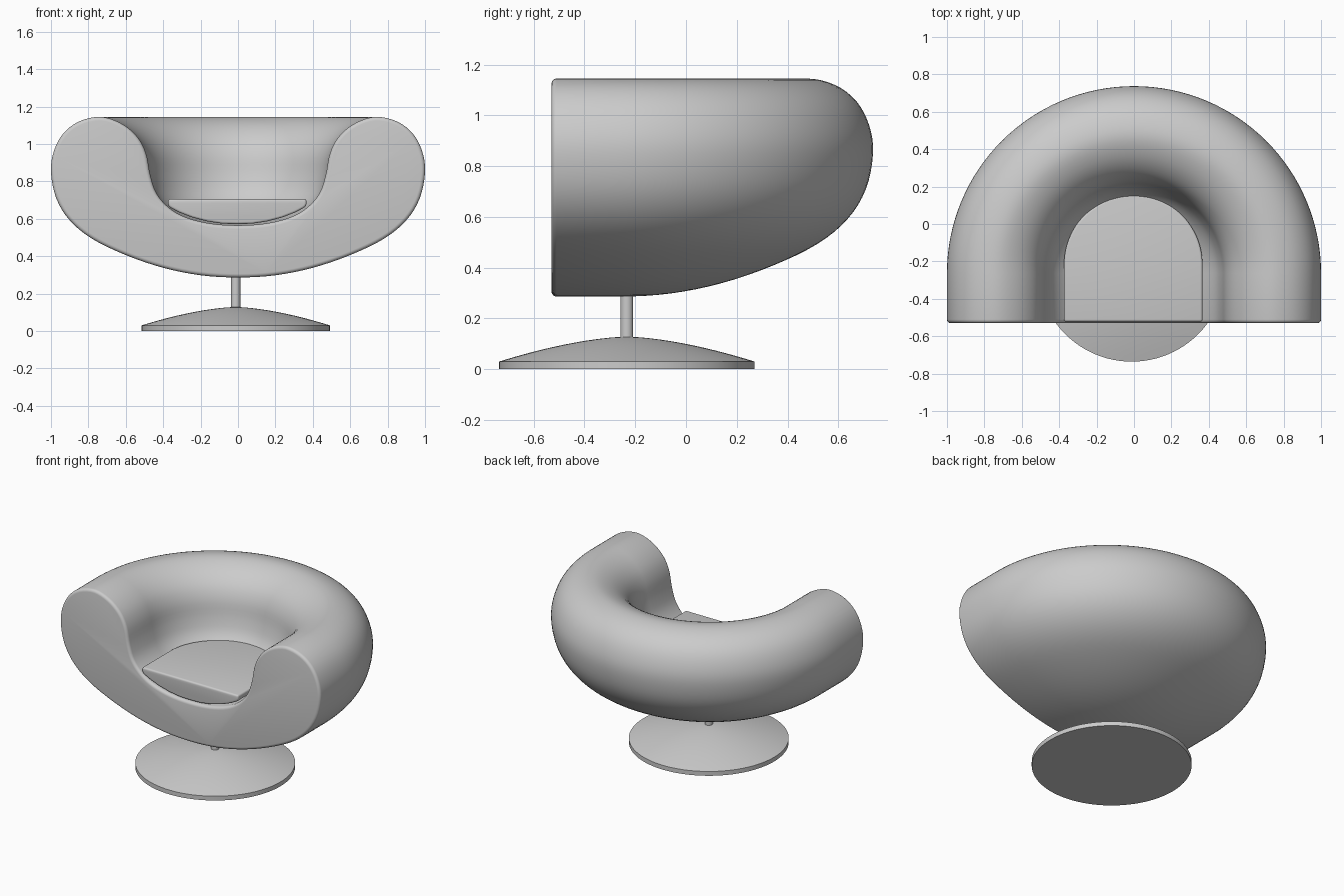
import bpy, bmesh, math

if "Cube" in bpy.data.objects:
    bpy.data.objects.remove(bpy.data.objects["Cube"])


def finish(name, bm, bevel=0.0):
    bmesh.ops.remove_doubles(bm, verts=bm.verts, dist=1e-5)
    bmesh.ops.recalc_face_normals(bm, faces=bm.faces)
    me = bpy.data.meshes.new(name)
    bm.to_mesh(me)
    bm.free()
    ob = bpy.data.objects.new(name, me)
    bpy.context.collection.objects.link(ob)
    bpy.ops.object.select_all(action='DESELECT')
    ob.select_set(True)
    bpy.context.view_layer.objects.active = ob
    if bevel:
        m = ob.modifiers.new("edge_rounding", 'BEVEL')
        m.width, m.segments = bevel, 4
        m.limit_method, m.angle_limit = 'ANGLE', math.radians(60)
        bpy.ops.object.modifier_apply(modifier=m.name)
    bpy.ops.object.shade_smooth_by_angle(angle=math.radians(35))
    return ob


def smooth(pts, n=4):
    # Catmull-Rom through the points, mirrored across the axis at both ends
    p = [(-pts[1][0], pts[1][1])] + pts + [(-pts[-2][0], pts[-2][1])]
    out = []
    for a, b, c, d in zip(p, p[1:], p[2:], p[3:]):
        for i in range(n):
            t = i / n
            out.append(tuple(0.5 * (2 * b[k] + (c[k] - a[k]) * t
                       + (2 * a[k] - 5 * b[k] + 4 * c[k] - d[k]) * t * t
                       + (3 * b[k] - a[k] - 3 * c[k] + d[k]) * t ** 3) for k in (0, 1)))
    return out + [pts[-1]]


def horseshoe(name, profile, cx, cy, front, bevel, steps=64):
    # Half revolve around the back, straight run to a flat front face
    bm = bmesh.new()
    angles = [math.pi * i / steps for i in range(steps + 1)]
    stations = [(1, 0, front)] + [(math.cos(a), math.sin(a), cy) for a in angles] + [(-1, 0, front)]
    rings = [[bm.verts.new((cx + r * c, y + r * s, z)) for r, z in profile] for c, s, y in stations]
    for a, b in zip(rings, rings[1:]):
        for i in range(len(profile) - 1):
            bm.faces.new((a[i], a[i + 1], b[i + 1], b[i]))
    bm.faces.new(rings[0] + rings[-1][-2:0:-1] + [rings[-1][0]])
    return finish(name, bm, bevel)


def lathe(name, profile, cx, cy, steps=96):
    bm = bmesh.new()
    vs = [bm.verts.new((cx + r, cy, z)) for r, z in profile]
    es = [bm.edges.new(e) for e in zip(vs, vs[1:])]
    bmesh.ops.spin(bm, geom=vs + es, cent=(cx, cy, 0), axis=(0, 0, 1),
                   angle=2 * math.pi, steps=steps)
    return finish(name, bm)


# Upholstered shell
shell = [(0, 0.286), (0.2, 0.298), (0.4, 0.338), (0.6, 0.406), (0.78, 0.493), (0.9, 0.592),
         (0.972, 0.71), (1.0, 0.85), (0.985, 0.96), (0.935, 1.055), (0.85, 1.12), (0.735, 1.145),
         (0.625, 1.11), (0.54, 1.04), (0.492, 0.95), (0.468, 0.83), (0.435, 0.735),
         (0.37, 0.66), (0.28, 0.608), (0.15, 0.575), (0, 0.565)]
horseshoe("shell", smooth(shell), 0, -0.263, -0.53, 0.02)

# Seat cushion: flat top, bowl-shaped underside
cushion = [(0, 0.572), (0.08, 0.574), (0.16, 0.586), (0.24, 0.607), (0.31, 0.634), (0.35, 0.655),
           (0.366, 0.667), (0.37, 0.68), (0.37, 0.705), (0, 0.705)]
horseshoe("seat_cushion", cushion, -0.004, -0.215, -0.522, 0.012)

# Pedestal base and post
dome = [(0.503 * i / 16, 0.03 + 0.098 * (1 - (i / 16) ** 1.6)) for i in range(17)]
lathe("base", dome + [(0.503, 0), (0, 0)], -0.012, -0.233)
lathe("post", [(0, 0.1), (0.025, 0.1), (0.025, 0.36), (0, 0.36)], -0.012, -0.233, 32)
